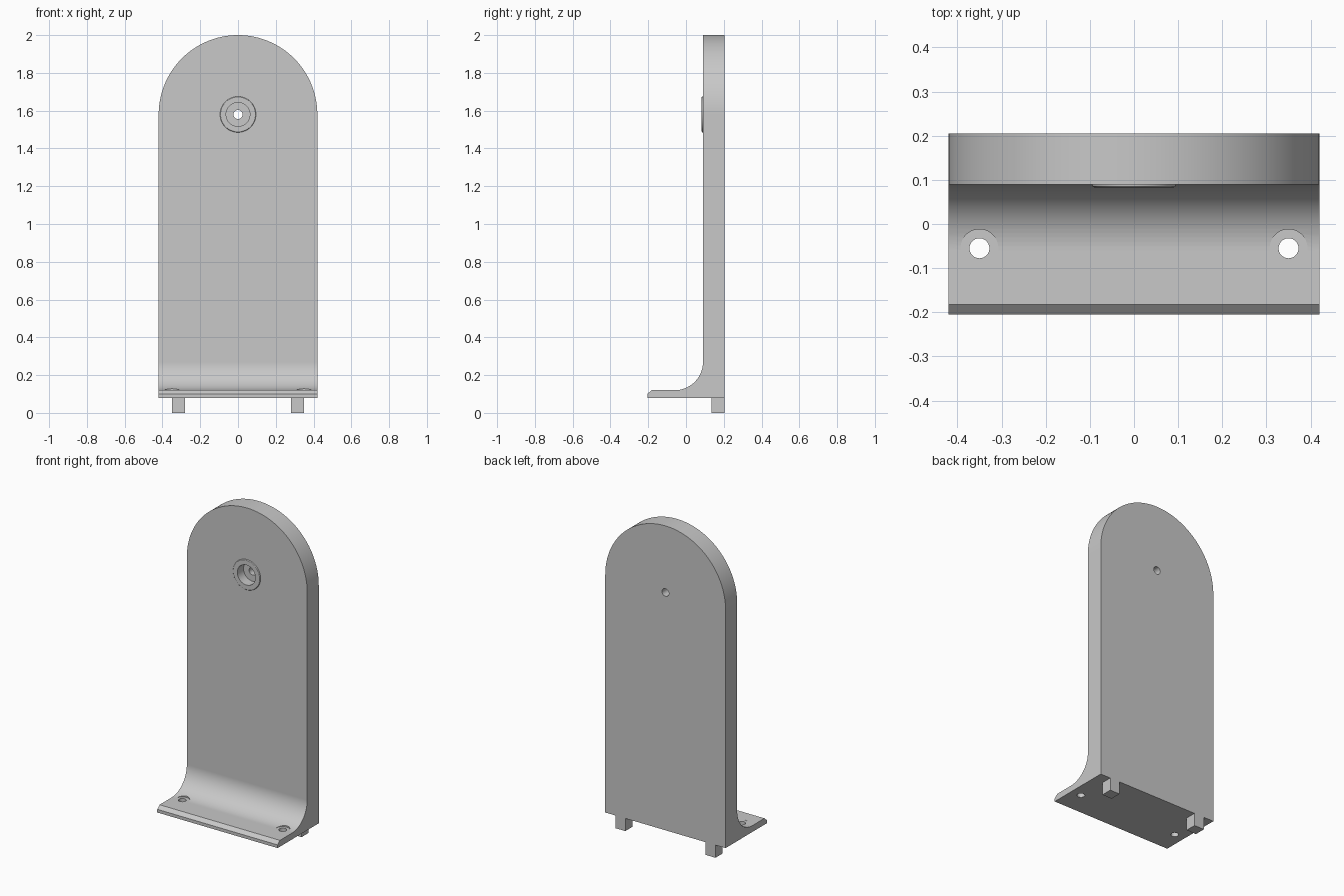
import bpy, bmesh, math
from mathutils import Matrix, Vector

if "Cube" in bpy.data.objects:
    bpy.data.objects.remove(bpy.data.objects["Cube"], do_unlink=True)

HALF_WIDTH, BACK, FACE = 0.42, 0.205, 0.09
HOLE_Z = 1.58

grey = bpy.data.materials.new("plain grey")
grey.use_nodes = True
grey.diffuse_color = (0.58, 0.58, 0.58, 1)
grey.node_tree.nodes["Principled BSDF"].inputs["Base Color"].default_value = grey.diffuse_color


def finish(name, bm):
    bmesh.ops.recalc_face_normals(bm, faces=bm.faces)
    mesh = bpy.data.meshes.new(name)
    bm.to_mesh(mesh)
    bm.free()
    mesh.materials.append(grey)
    ob = bpy.data.objects.new(name, mesh)
    bpy.context.collection.objects.link(ob)
    return ob


def extrude(name, points, direction):
    """Sweep a closed outline along a straight direction."""
    bm = bmesh.new()
    face = bm.faces.new([bm.verts.new(p) for p in points])
    new = bmesh.ops.extrude_face_region(bm, geom=[face])["geom"]
    bmesh.ops.translate(bm, vec=Vector(direction),
                        verts=[v for v in new if isinstance(v, bmesh.types.BMVert)])
    return finish(name, bm)


def arc(cx, cy, r, start, end, steps):
    angles = [math.radians(start + (end - start) * i / steps) for i in range(steps + 1)]
    return [(cx + r * math.cos(a), cy + r * math.sin(a)) for a in angles]


def cylinder(name, start, end, r):
    """Round bar between two points."""
    a, b = Vector(start), Vector(end)
    bm = bmesh.new()
    turn = (b - a).to_track_quat("Z", "Y").to_matrix().to_4x4()
    bmesh.ops.create_cone(bm, cap_ends=True, segments=64, radius1=r, radius2=r,
                          depth=(b - a).length,
                          matrix=Matrix.Translation((a + b) / 2) @ turn)
    return finish(name, bm)


def apply(ob, mod):
    with bpy.context.temp_override(object=ob, active_object=ob):
        bpy.ops.object.modifier_apply(modifier=mod.name)


def combine(ob, other, operation):
    mod = ob.modifiers.new("combine", "BOOLEAN")
    mod.operation, mod.solver, mod.object = operation, "EXACT", other
    apply(ob, mod)
    bpy.data.objects.remove(other, do_unlink=True)


# Upright and foot: one side profile with a fillet and a chamfered toe
side = [(BACK, 0.08), (BACK, 2.1), (FACE, 2.1)]
side += arc(-0.06, 0.27, 0.15, 0, -90, 24)
side += [(-0.182, 0.12), (-0.205, 0.1), (-0.205, 0.08)]
bracket = extrude("bracket", [(-0.6, y, z) for y, z in side], (1.2, 0, 0))

# Rounded top outline
outline = [(HALF_WIDTH, -0.1)] + arc(0, HOLE_Z, HALF_WIDTH, 0, 180, 72) + [(-HALF_WIDTH, -0.1)]
combine(bracket, extrude("outline_cutter", [(x, -0.5, z) for x, z in outline], (0, 1, 0)),
        "INTERSECT")

# Raised ring with softened rim, stepped bore and through hole
ring = cylinder("ring", (0, 0.11, HOLE_Z), (0, 0.083, HOLE_Z), 0.095)
bevel = ring.modifiers.new("rim", "BEVEL")
bevel.width, bevel.segments = 0.005, 3
apply(ring, bevel)
combine(bracket, ring, "UNION")
combine(bracket, cylinder("bore", (0, 0, HOLE_Z), (0, 0.145, HOLE_Z), 0.063), "DIFFERENCE")
combine(bracket, cylinder("pin_hole", (0, 0, HOLE_Z), (0, 0.4, HOLE_Z), 0.024), "DIFFERENCE")

for s in (-1, 1):
    # Screw holes with a flat seat cut into the fillet
    x, y = 0.35 * s, -0.055
    combine(bracket, cylinder("seat_cutter", (x, y, 0.1195), (x, y, 0.3), 0.043), "DIFFERENCE")
    combine(bracket, cylinder("screw_hole", (x, y, 0), (x, y, 0.3), 0.0226), "DIFFERENCE")
    # Locating tabs below the back edge
    tab = [(0.28, 0), (0.349, 0), (0.349, 0.1), (0.28, 0.1)]
    combine(bracket, extrude("tab", [(px * s, 0.135, z) for px, z in tab], (0, BACK - 0.135, 0)),
            "UNION")

# Smooth curved surfaces, crisp flats
bpy.ops.object.select_all(action="DESELECT")
bracket.select_set(True)
bpy.context.view_layer.objects.active = bracket
bpy.ops.object.shade_smooth_by_angle(angle=math.radians(25))
normals = bracket.modifiers.new("flat_normals", "WEIGHTED_NORMAL")
normals.keep_sharp = True
